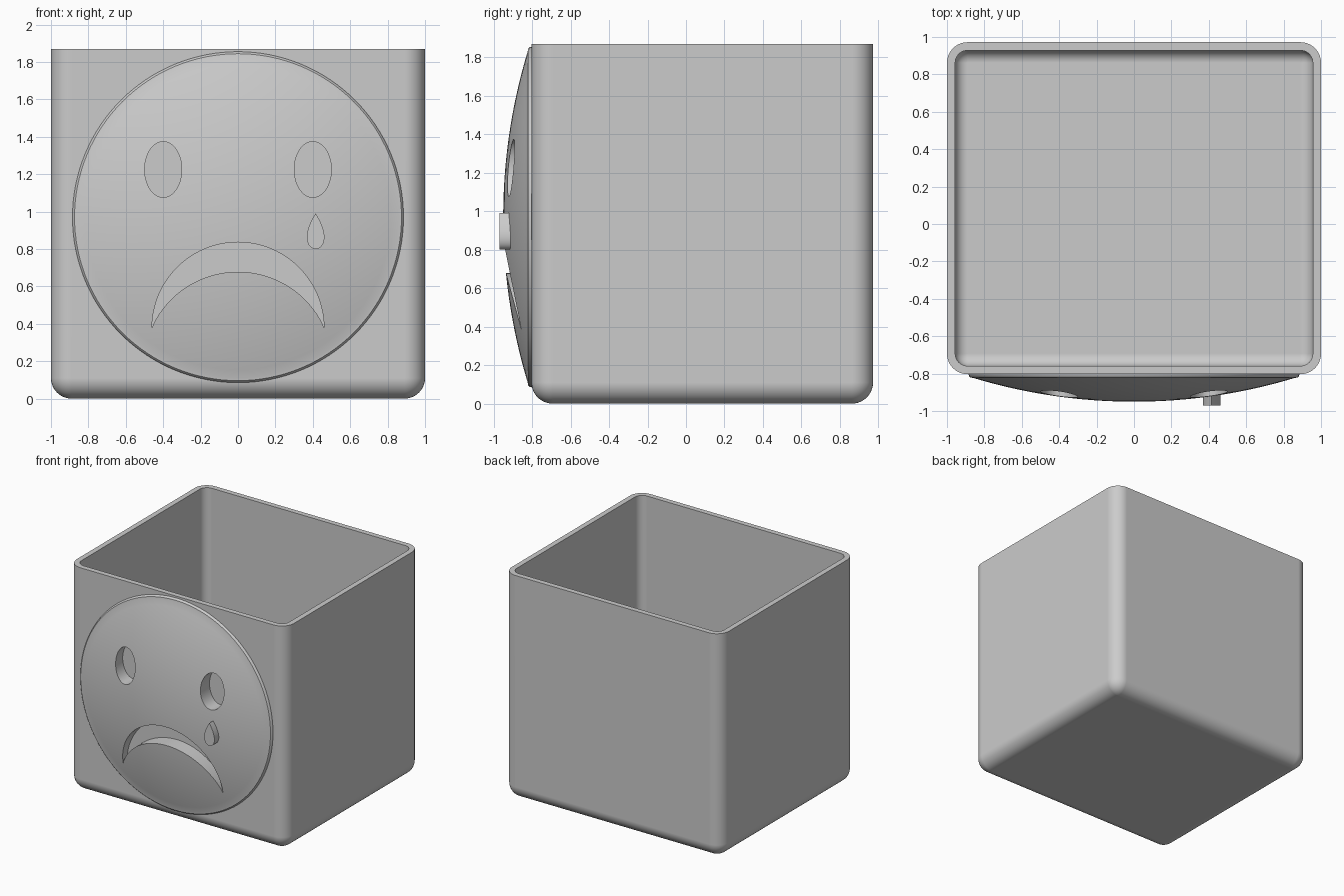
import bpy, bmesh
from math import sin, cos, pi, sqrt, radians, atan2

cube = bpy.data.objects.get("Cube")
if cube:
    bpy.data.objects.remove(cube, do_unlink=True)

grey = bpy.data.materials.new("plain grey")
grey.use_nodes = True
grey.diffuse_color = (0.6, 0.6, 0.6, 1)
grey.node_tree.nodes["Principled BSDF"].inputs["Base Color"].default_value = (0.6, 0.6, 0.6, 1)

FRONT, BACK, TOP, WALL = -0.803, 0.972, 1.87, 0.044
CORNER, STEPS = 0.11, 10
FACE_Z = 0.97


def finish(bm, name):
    bmesh.ops.recalc_face_normals(bm, faces=bm.faces)
    mesh = bpy.data.meshes.new(name)
    bm.to_mesh(mesh)
    bm.free()
    mesh.materials.append(grey)
    obj = bpy.data.objects.new(name, mesh)
    bpy.context.collection.objects.link(obj)
    return obj


def select_only(obj):
    bpy.ops.object.select_all(action='DESELECT')
    obj.select_set(True)
    bpy.context.view_layer.objects.active = obj


def smooth(obj):
    select_only(obj)
    bpy.ops.object.shade_smooth_by_angle(angle=radians(30))


def rounded_ring(bm, inset, z):
    """Rounded rectangle of the box plan, moved inwards by inset."""
    ring = []
    centres = ((1, BACK), (-1, BACK), (-1, FRONT), (1, FRONT))
    for corner, (sx, y) in enumerate(centres):
        cx = sx * (1 - CORNER)
        cy = y - CORNER if y > 0 else y + CORNER
        for i in range(STEPS + 1):
            a = pi / 2 * (corner + i / STEPS)
            r = CORNER - inset
            ring.append(bm.verts.new((cx + r * cos(a), cy + r * sin(a), z)))
    return ring


def fillet(inset, base):
    """(inset, z) steps from the floor at base up to the upright wall."""
    r = CORNER - inset
    angles = [pi / 2 * i / STEPS for i in range(STEPS + 1)]
    return [(inset + r * (1 - sin(a)), base + r * (1 - cos(a))) for a in angles]


def prism(name, outline, y0, y1):
    """Extrude an (x, z) outline from y0 to y1."""
    bm = bmesh.new()
    face = bm.faces.new([bm.verts.new((x, y0, z)) for x, z in outline])
    ext = bmesh.ops.extrude_face_region(bm, geom=[face])["geom"]
    for v in ext:
        if isinstance(v, bmesh.types.BMVert):
            v.co.y = y1
    return finish(bm, name)


def arc(radius, cz, half_width, end_z, n=48):
    """Arc over the top of a circle, from the left corner to the right one."""
    a = atan2(end_z - cz, half_width)
    return [(radius * cos(pi - a - (pi - 2 * a) * i / n),
             cz + radius * sin(pi - a - (pi - 2 * a) * i / n)) for i in range(n + 1)]


# Open box: rings lofted up the outside, over the rim and down the inside
bm = bmesh.new()
section = (fillet(0, 0) + [(0, TOP), (WALL, TOP)] + fillet(WALL, WALL)[::-1])
rings = [rounded_ring(bm, inset, z) for inset, z in section]
for low, high in zip(rings, rings[1:]):
    for i in range(len(low)):
        bm.faces.new((low[i - 1], low[i], high[i], high[i - 1]))
for end in (rings[0], rings[-1]):
    bm.faces.new(end[::STEPS + 1])
bmesh.ops.remove_doubles(bm, verts=bm.verts, dist=0.0001)
box = finish(bm, "box")
smooth(box)
weighted = box.modifiers.new("flat panels", 'WEIGHTED_NORMAL')
weighted.keep_sharp = True

# Domed face plate, turned around the y axis
R, PEAK = 2.97, -0.95
profile = [(0, PEAK)]
for i in range(1, 21):
    r = 0.86 * i / 20
    profile.append((r, PEAK + R - sqrt(R * R - r * r)))
profile += [(0.874, -0.821), (0.882, -0.813), (0.885, -0.803), (0.885, -0.78), (0, -0.78)]
bm = bmesh.new()
verts = [bm.verts.new((r, y, FACE_Z)) for r, y in profile]
edges = [bm.edges.new(pair) for pair in zip(verts, verts[1:])]
bmesh.ops.spin(bm, geom=verts + edges, cent=(0, 0, FACE_Z), axis=(0, 1, 0),
               angle=2 * pi, steps=128, use_merge=True)
bmesh.ops.remove_doubles(bm, verts=bm.verts, dist=0.0001)
face_plate = finish(bm, "face_plate")

# Eye and mouth recesses, cut down to the box wall
cutters = []
for side, x in (("right", -0.4), ("left", 0.4)):
    oval = [(x + 0.099 * cos(2 * pi * i / 64), 1.225 + 0.149 * sin(2 * pi * i / 64))
            for i in range(64)]
    cutters.append(prism(side + "_eye_cutter", oval, FRONT - 0.001, -1.1))
upper = arc(0.46, 0.376, 0.46, 0.376)
lower = arc(0.506, 0.172, 0.46, 0.382)
cutters.append(prism("mouth_cutter", upper + lower[-2:0:-1], FRONT - 0.001, -1.1))
for cutter in cutters:
    select_only(face_plate)
    mod = face_plate.modifiers.new("cut", 'BOOLEAN')
    mod.operation = 'DIFFERENCE'
    mod.solver = 'EXACT'
    mod.object = cutter
    bpy.ops.object.modifier_apply(modifier=mod.name)
    bpy.data.objects.remove(cutter, do_unlink=True)
smooth(face_plate)

# Raised teardrop under the left eye
drop = []
for i in range(48):
    t = 2 * pi * i / 48
    drop.append((0.415 + 0.061 * sin(t) * sin(t / 2), 0.895 + 0.095 * cos(t)))
smooth(prism("teardrop", drop, -0.85, -0.97))
